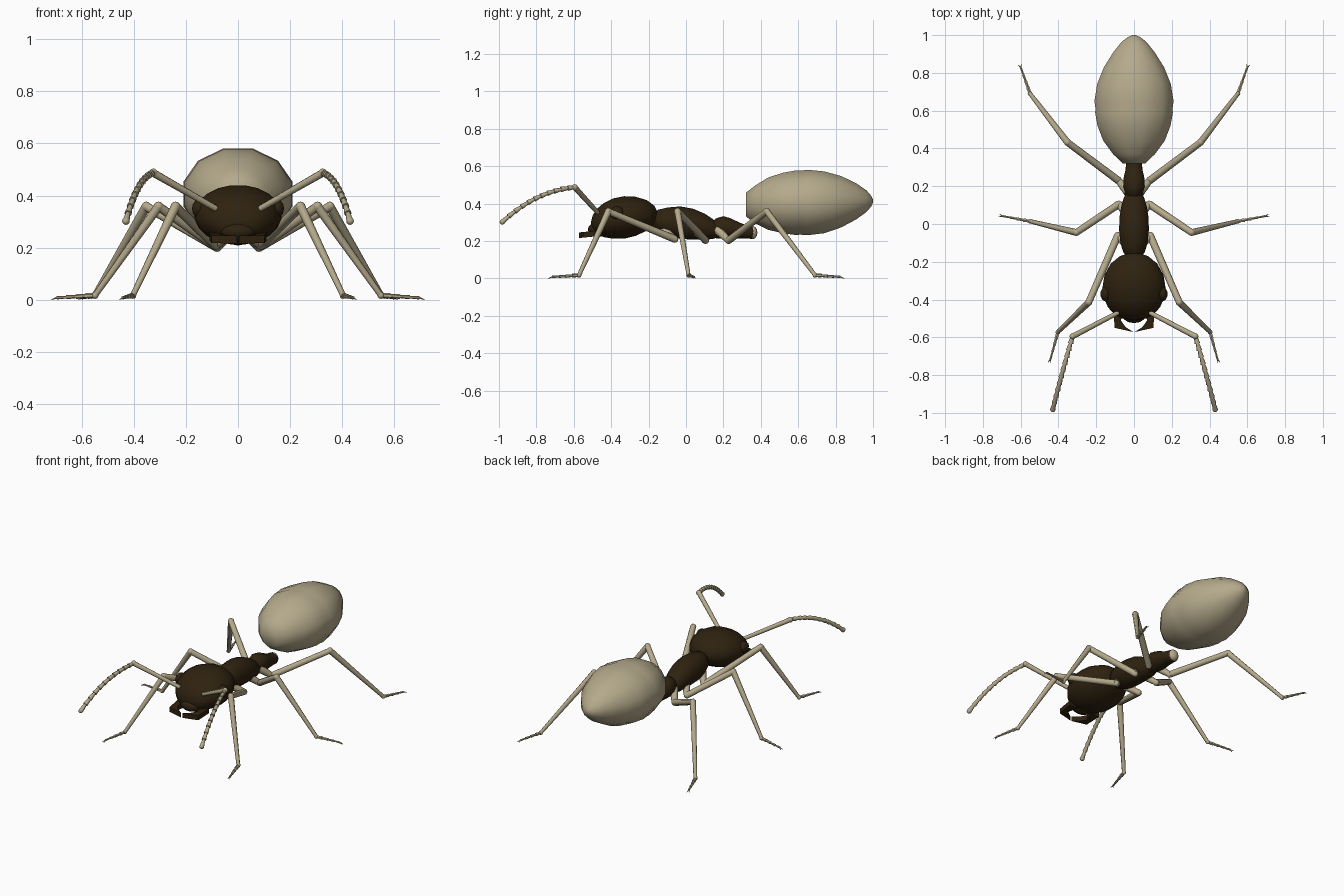
import bpy, bmesh, math
from mathutils import Vector, Matrix

cube = bpy.data.objects.get("Cube")
if cube:
    bpy.data.objects.remove(cube, do_unlink=True)


def material(name, rgb):
    m = bpy.data.materials.new(name)
    m.use_nodes = True
    m.diffuse_color = (*rgb, 1)
    bsdf = m.node_tree.nodes["Principled BSDF"]
    bsdf.inputs["Base Color"].default_value = (*rgb, 1)
    bsdf.inputs["Roughness"].default_value = 0.7
    return m


TAN = material("pale tan", (0.46, 0.40, 0.26))
BROWN = material("dark brown", (0.028, 0.016, 0.005))


def finish(name, bm, mat, mirror=False, smooth=50):
    bmesh.ops.recalc_face_normals(bm, faces=bm.faces)
    me = bpy.data.meshes.new(name)
    bm.to_mesh(me)
    bm.free()
    me.materials.append(mat)
    ob = bpy.data.objects.new(name, me)
    bpy.context.collection.objects.link(ob)
    if mirror:
        ob.modifiers.new("Mirror", "MIRROR").use_mirror_merge = False
    if smooth:
        bpy.ops.object.select_all(action="DESELECT")
        ob.select_set(True)
        bpy.context.view_layer.objects.active = ob
        bpy.ops.object.shade_smooth_by_angle(angle=math.radians(smooth))
    return ob


def loft(name, rings, sides, mat):
    """Skin along y through elliptical rings (y, centre z, half width, half height)."""
    bm = bmesh.new()
    loops = []
    for y, z, rx, rz in rings:
        angles = [(i + 0.5) * math.tau / sides for i in range(sides)]
        loops.append([bm.verts.new((rx * math.cos(a), y, z + rz * math.sin(a))) for a in angles])
    for a, b in zip(loops, loops[1:]):
        for i in range(sides):
            j = (i + 1) % sides
            bm.faces.new((a[i], a[j], b[j], b[i]))
    bm.faces.new(loops[0])
    bm.faces.new(loops[-1])
    return finish(name, bm, mat)


def rod(bm, a, b, r1, r2, sides=8):
    a, b = Vector(a), Vector(b)
    d = b - a
    turn = d.to_track_quat("Z", "Y").to_matrix().to_4x4()
    bmesh.ops.create_cone(bm, cap_ends=True, segments=sides, radius1=r1, radius2=r2,
                          depth=d.length, matrix=Matrix.Translation((a + b) / 2) @ turn)


def ball(bm, centre, size, u=10, v=6):
    bmesh.ops.create_uvsphere(bm, u_segments=u, v_segments=v, radius=1,
                              matrix=Matrix.Translation(centre) @ Matrix.Diagonal((*size, 1)))


# Abdomen, with a shallow seam between its two plates
loft("abdomen", [(0.32, 0.395, 0.06, 0.065), (0.37, 0.395, 0.115, 0.105),
                 (0.44, 0.4, 0.168, 0.145), (0.52, 0.403, 0.2, 0.168),
                 (0.59, 0.405, 0.213, 0.179), (0.61, 0.405, 0.211, 0.177),
                 (0.65, 0.406, 0.217, 0.181), (0.74, 0.407, 0.202, 0.171),
                 (0.83, 0.41, 0.165, 0.142), (0.91, 0.412, 0.113, 0.1),
                 (0.965, 0.413, 0.067, 0.06), (0.99, 0.413, 0.033, 0.03),
                 (1.0, 0.413, 0.008, 0.008)], 12, TAN)

# Head, thorax and waist
loft("head", [(-0.152, 0.34, 0.02, 0.015), (-0.17, 0.34, 0.075, 0.05),
              (-0.21, 0.337, 0.125, 0.083), (-0.27, 0.332, 0.158, 0.106),
              (-0.33, 0.326, 0.168, 0.115), (-0.39, 0.32, 0.162, 0.109),
              (-0.44, 0.312, 0.14, 0.092), (-0.48, 0.302, 0.105, 0.068),
              (-0.5, 0.295, 0.065, 0.04), (-0.507, 0.293, 0.02, 0.012)], 20, BROWN)
loft("thorax", [(-0.18, 0.31, 0.03, 0.03), (-0.15, 0.307, 0.058, 0.06),
                (-0.1, 0.302, 0.074, 0.077), (-0.03, 0.298, 0.081, 0.087),
                (0.04, 0.29, 0.078, 0.082), (0.1, 0.277, 0.068, 0.069),
                (0.14, 0.265, 0.055, 0.055), (0.17, 0.255, 0.04, 0.036)], 14, BROWN)
loft("waist", [(0.13, 0.26, 0.03, 0.035), (0.16, 0.268, 0.047, 0.055),
               (0.2, 0.273, 0.059, 0.062), (0.24, 0.268, 0.058, 0.055),
               (0.28, 0.258, 0.048, 0.045), (0.32, 0.25, 0.043, 0.037),
               (0.35, 0.246, 0.04, 0.036), (0.37, 0.245, 0.025, 0.025)], 12, BROWN)
bm = bmesh.new()
ball(bm, (0, 0.358, 0.245), (0.034, 0.024, 0.035))
finish("waist_tip", bm, TAN)

# Face plate above the jaws, and the eyes
bm = bmesh.new()
ball(bm, (0, -0.465, 0.262), (0.072, 0.06, 0.04), 14, 8)
finish("face_plate", bm, BROWN)
bm = bmesh.new()
ball(bm, (0.15, -0.37, 0.35), (0.028, 0.04, 0.036))
finish("eyes", bm, BROWN, mirror=True)

# Curved jaws meeting in front of the head
bm = bmesh.new()
outline = [(0.11, -0.45), (0.102, -0.55), (0.004, -0.572), (0.045, -0.545), (0.07, -0.51), (0.05, -0.45)]
base = bm.faces.new([bm.verts.new((x, y, 0.216 + 0.1 * (y + 0.57))) for x, y in outline])
top = bmesh.ops.extrude_face_region(bm, geom=[base])["geom"]
bmesh.ops.translate(bm, vec=(0, 0, 0.03), verts=[v for v in top if isinstance(v, bmesh.types.BMVert)])
finish("jaws", bm, BROWN, mirror=True, smooth=0)

# Legs: hip, knee, ankle and toe
LEGS = {
    "front_legs": [(0.085, -0.06, 0.21), (0.24, -0.415, 0.358), (0.403, -0.572, 0.017), (0.442, -0.715, 0.008)],
    "middle_legs": [(0.08, 0.105, 0.203), (0.305, -0.045, 0.358), (0.548, 0.014, 0.017), (0.695, 0.042, 0.008)],
    "hind_legs": [(0.08, 0.228, 0.203), (0.352, 0.432, 0.358), (0.55, 0.69, 0.017), (0.598, 0.825, 0.008)],
}
for name, points in LEGS.items():
    hip, knee, ankle, toe = map(Vector, points)
    bm = bmesh.new()
    rod(bm, (0.03, hip.y - 0.06, 0.26), hip, 0.026, 0.018)
    rod(bm, hip, knee, 0.02, 0.018)
    rod(bm, knee, ankle, 0.018, 0.011)
    for joint, r in ((hip, 0.019), (knee, 0.019), (ankle, 0.013)):
        ball(bm, joint, (r, r, r), 8, 6)
    # jointed foot with two claws
    step = (toe - ankle) / 4
    for i in range(4):
        r = 0.011 - 0.0015 * i
        rod(bm, ankle + step * i, ankle + step * (i + 1), r * 0.75, r, 6)
    forward = step.normalized()
    side = forward.cross(Vector((0, 0, 1)))
    for s in (-1, 1):
        rod(bm, toe, toe + forward * 0.02 + side * s * 0.008 - Vector((0, 0, 0.006)), 0.004, 0.001, 5)
    finish(name, bm, TAN, mirror=True)

# Antennae: straight stalk, then a drooping chain of flared beads
bm = bmesh.new()
socket, elbow = Vector((0.085, -0.47, 0.35)), Vector((0.325, -0.595, 0.487))
middle, end = Vector((0.385, -0.8, 0.47)), Vector((0.43, -0.982, 0.302))
rod(bm, socket, elbow, 0.012, 0.015)
ball(bm, elbow, (0.017, 0.017, 0.017), 8, 6)
beads = 11
chain = [elbow * (1 - t) ** 2 + middle * 2 * t * (1 - t) + end * t * t
         for t in (i / beads for i in range(beads + 1))]
for a, b in zip(chain, chain[1:]):
    rod(bm, a, b, 0.009, 0.0145)
ball(bm, end, (0.0145, 0.0145, 0.0145), 8, 6)
finish("antennae", bm, TAN, mirror=True)
